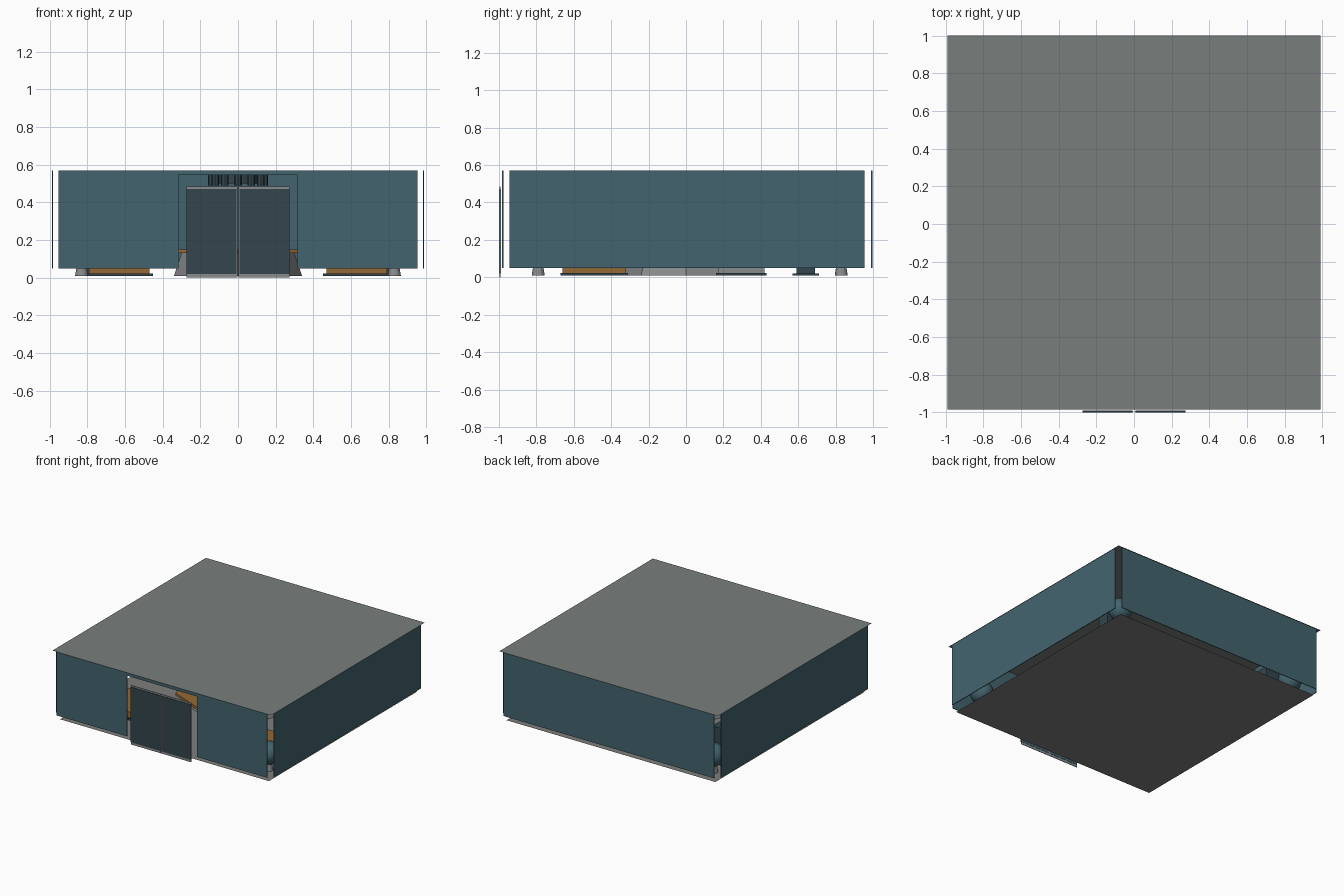
import bpy
import bmesh
from math import pi
from mathutils import Matrix, Vector

cube = bpy.data.objects.get("Cube")
if cube:
    bpy.data.objects.remove(cube, do_unlink=True)


def material(name, rgb):
    m = bpy.data.materials.new(name)
    m.use_nodes = True
    m.diffuse_color = (*rgb, 1)
    m.node_tree.nodes["Principled BSDF"].inputs["Base Color"].default_value = (*rgb, 1)
    return m


TEAL = material("teal wall", (0.055, 0.127, 0.156))
ROOF = material("roof grey", (0.19, 0.21, 0.205))
FLOOR = material("floor grey", (0.21, 0.21, 0.205))
DARK = material("dark slate", (0.033, 0.06, 0.075))
WOOD = material("warm wood", (0.30, 0.14, 0.035))
STONE = material("light stone", (0.25, 0.26, 0.27))


def add(name, bm, mat, smooth=False):
    mesh = bpy.data.meshes.new(name)
    bm.to_mesh(mesh)
    bm.free()
    mesh.materials.append(mat)
    for p in mesh.polygons:
        p.use_smooth = smooth
    ob = bpy.data.objects.new(name, mesh)
    bpy.context.collection.objects.link(ob)
    return ob


def box(name, x, y, z, mat):
    """Box from (low, high) ranges on each axis."""
    bm = bmesh.new()
    ranges = (x, y, z)
    centre = Vector([(a + b) / 2 for a, b in ranges])
    size = [b - a for a, b in ranges] + [1]
    bmesh.ops.create_cube(bm, size=1, matrix=Matrix.Translation(centre) @ Matrix.Diagonal(size))
    return add(name, bm, mat)


def drum(name, x, y, z, r_low, r_high, mat, sides=8):
    """Upright prism or cone section over the height range z."""
    bm = bmesh.new()
    bmesh.ops.create_cone(bm, cap_ends=True, segments=sides, radius1=r_low, radius2=r_high,
                          depth=z[1] - z[0],
                          matrix=Matrix.Translation((x, y, (z[0] + z[1]) / 2)))
    return add(name, bm, mat)


def sheet(name, x, y, z, mat):
    bm = bmesh.new()
    bm.faces.new([bm.verts.new(c) for c in
                  ((x[0], y[0], z), (x[1], y[0], z), (x[1], y[1], z), (x[0], y[1], z))])
    return add(name, bm, mat)


# Floor and flat roof
sheet("floor", (-0.945, 0.945), (-0.95, 0.97), 0.008, FLOOR)
sheet("roof", (-0.99, 0.99), (-0.985, 1.0), 0.572, ROOF)

# Walls, raised off the floor and open at the corners
WALL_Z = (0.05, 0.57)
FRONT_Y = (-0.983, -0.977)
box("back_wall", (-0.953, 0.953), (0.99, 0.996), WALL_Z, TEAL)
box("front_lintel", (-0.315, 0.315), FRONT_Y, (0.545, 0.57), TEAL)
for side, s in (("left", 1), ("right", -1)):
    def span(a, b):
        return tuple(sorted((a * s, b * s)))

    box(side + "_wall", span(0.982, 0.988), (-0.945, 0.955), WALL_Z, TEAL)
    box(side + "_front_wall", span(0.315, 0.953), FRONT_Y, WALL_Z, TEAL)

    # Door leaf with a pale rim behind the dark panel
    box(side + "_door_rim", span(0.002, 0.273), (-0.996, -0.992), (0, 0.485), STONE)
    box(side + "_door_panel", span(0.008, 0.273), (-1.0, -0.996), (0.02, 0.472), DARK)
    box(side + "_door_back", span(0.008, 0.273), (-0.992, -0.990), (0.02, 0.472), TEAL)

    # Low seats along the side
    box(side + "_bench_base", span(0.45, 0.8), (-0.67, -0.31), (0.009, 0.022), DARK)
    box(side + "_bench_seat", span(0.47, 0.79), (-0.66, -0.32), (0.022, 0.07), WOOD)
    box(side + "_back_bench_base", span(0.5, 0.8), (0.16, 0.43), (0.009, 0.022), DARK)
    box(side + "_back_bench_seat", span(0.52, 0.79), (0.17, 0.42), (0.022, 0.07), STONE)

    # Shelf unit near the back
    box(side + "_cabinet_foot", span(0.7, 0.86), (0.57, 0.71), (0.009, 0.02), DARK)
    box(side + "_cabinet", span(0.72, 0.84), (0.59, 0.69), (0.02, 0.3), DARK)

    # Round planters in the corners
    for end, y in (("front", -0.79), ("back", 0.83)):
        x = 0.83 * s
        drum(f"{side}_{end}_planter_foot", x, y, (0.009, 0.07), 0.035, 0.025, STONE, 12)
        bm = bmesh.new()
        bmesh.ops.create_uvsphere(bm, u_segments=20, v_segments=12, radius=0.09,
                                  matrix=Matrix.Translation((x, y, 0.15)))
        add(f"{side}_{end}_planter_ball", bm, TEAL, True)

# Eight-sided central table
drum("table_base", 0, 0, (0.009, 0.13), 0.34, 0.3, STONE)
drum("table_top", 0, 0, (0.13, 0.15), 0.47, 0.47, WOOD)

# Ceiling lamp: a hub ringed by hanging rods
drum("lamp_hub", 0, 0, (0.5, 0.568), 0.1, 0.1, DARK, 24)
for i in range(12):
    p = Matrix.Rotation(i * pi / 6, 3, "Z") @ Vector((0.14, 0, 0))
    drum(f"lamp_rod_{i + 1}", p.x, p.y, (0.49, 0.568), 0.02, 0.02, DARK)
